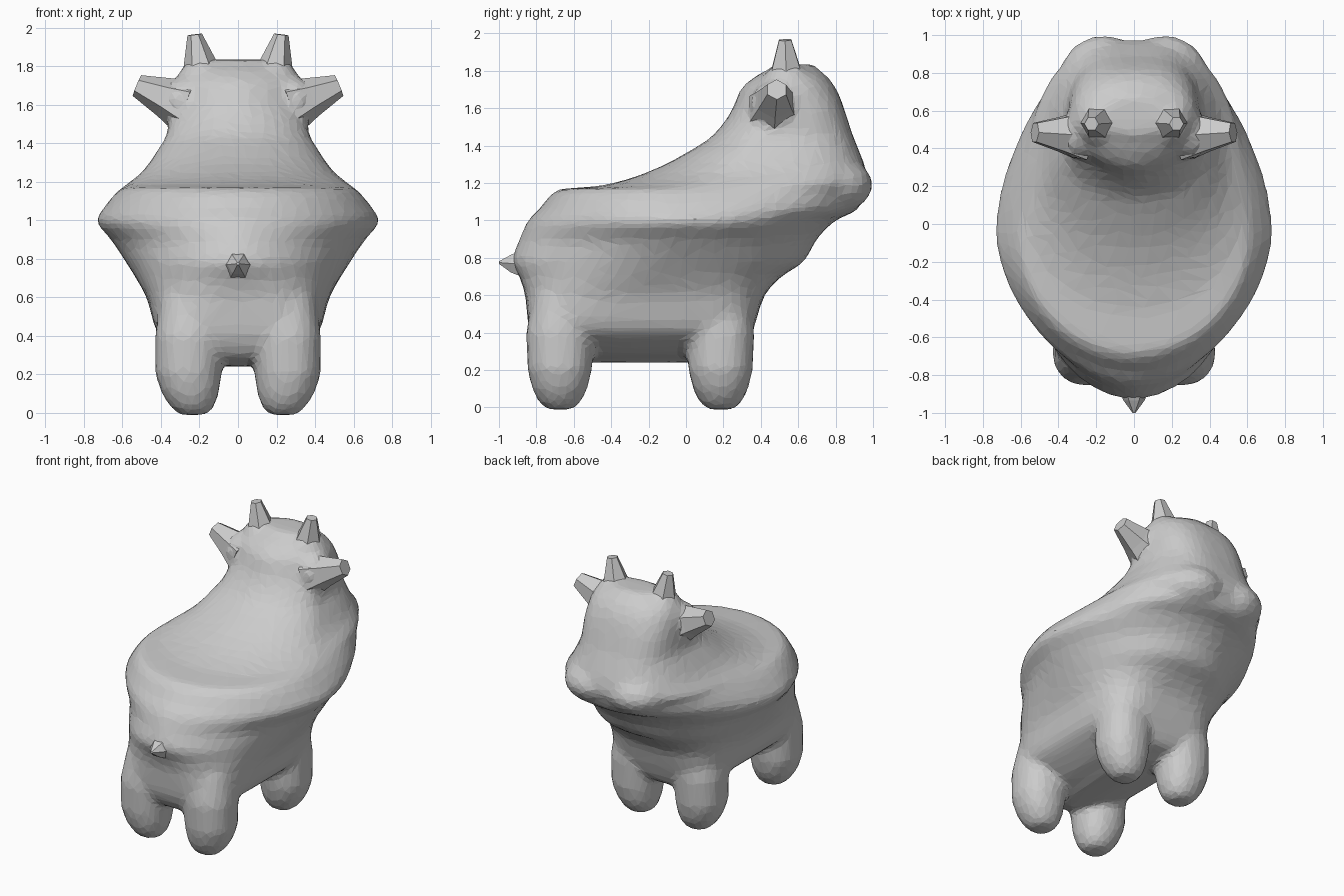
import bpy, bmesh, math
from mathutils import Vector

if "Cube" in bpy.data.objects:
    bpy.data.objects.remove(bpy.data.objects["Cube"])


def new_object(name, bm):
    bmesh.ops.recalc_face_normals(bm, faces=bm.faces)
    mesh = bpy.data.meshes.new(name)
    bm.to_mesh(mesh)
    bm.free()
    ob = bpy.data.objects.new(name, mesh)
    bpy.context.collection.objects.link(ob)
    return ob


def loft(bm, rings):
    loops = [[bm.verts.new(p) for p in r] for r in rings]
    n = len(loops[0])
    for a, b in zip(loops, loops[1:]):
        for i in range(n):
            j = (i + 1) % n
            bm.faces.new((a[i], a[j], b[j], b[i]))
    bm.faces.new(loops[0][::-1])
    bm.faces.new(loops[-1])


def refine(rows, steps=4):
    """Smooth in-between rows, with slopes limited so edges stay clean."""
    def slope(i, k):
        if i == 0 or i == len(rows) - 1:
            return 0
        (p, q, r) = rows[i - 1:i + 2]
        a = (q[k] - p[k]) / (q[0] - p[0])
        b = (r[k] - q[k]) / (r[0] - q[0])
        return 0 if a * b <= 0 else 2 * a * b / (a + b)
    out = []
    for i in range(len(rows) - 1):
        p, q = rows[i], rows[i + 1]
        h = q[0] - p[0]
        for s in range(steps):
            t = s / steps
            f = t * t * (3 - 2 * t)
            row = [p[0] + h * t]
            for k in range(1, len(p)):
                row.append(p[k] * (1 - f) + q[k] * f
                           + h * slope(i, k) * t * (1 - t) ** 2
                           - h * slope(i + 1, k) * t * t * (1 - t))
            out.append(row)
    return out + [rows[-1]]


def sgn_pow(v, e):
    return math.copysign(abs(v) ** e, v)


def egg_ring(z, back, mid, front, w, eb, ef, n=64):
    pts = []
    for i in range(n):
        a = 2 * math.pi * i / n
        c, s = math.cos(a), math.sin(a)
        e, d = (ef, front - mid) if s > 0 else (eb, mid - back)
        pts.append((w * sgn_pow(c, 2 / e), mid + d * sgn_pow(s, 2 / e), z))
    return pts


def ellipsoid(bm, centre, radii):
    ball = bmesh.ops.create_uvsphere(bm, u_segments=20, v_segments=12, radius=1)
    for v in ball["verts"]:
        v.co = [c + r * k for c, r, k in zip(centre, radii, v.co)]


def spike(name, levels, sides=6):
    """Tapering blunt spike through (centre, radius) levels."""
    bm = bmesh.new()
    axis = (Vector(levels[-1][0]) - Vector(levels[0][0])).normalized()
    u = axis.cross(Vector((0, 1, 0.01))).normalized()
    v = axis.cross(u)
    loft(bm, [[Vector(c) + r * (math.cos(t) * u + math.sin(t) * v)
               for t in [2 * math.pi * k / sides for k in range(sides)]]
              for c, r in levels])
    return new_object(name, bm)


# Body, seat, neck and head: z, back, middle, front, half width, roundness
sections = [
    (.24, -.66, -.2, .16, .10, 2, 2),
    (.29, -.78, -.2, .30, .24, 3, 3),
    (.42, -.84, -.2, .36, .42, 4.5, 4.5),
    (.60, -.86, -.2, .42, .475, 3, 3.5),
    (.70, -.89, -.15, .51, .53, 2.3, 2.6),
    (.78, -.93, -.1, .63, .58, 1.95, 2.2),
    (.90, -.89, -.05, .70, .66, 1.75, 2),
    (1.0, -.845, -.05, .80, .735, 1.75, 2),
    (1.06, -.785, -.05, .92, .70, 1.85, 2.1),
    (1.165, -.685, -.05, .965, .61, 2, 2.4),
    (1.185, -.46, .1, .975, .58, 2, 2.6),
    (1.26, -.20, .25, .965, .49, 2, 2.8),
    (1.36, .0, .35, .93, .42, 2, 2.8),
    (1.46, .15, .42, .89, .365, 2, 3),
    (1.60, .25, .5, .845, .35, 1.8, 2.8),
    (1.70, .29, .5, .805, .34, 1.6, 2.5),
    (1.77, .37, .53, .755, .30, 1.7, 2.3),
    (1.835, .47, .56, .69, .17, 2, 2),
]
bm = bmesh.new()
loft(bm, [egg_ring(*s) for s in refine(sections)])

# Stubby legs: z, radius, x, and lean towards the body
leg = ((-.012, .07, .235, 0), (.03, .115, .237, 0), (.10, .15, .248, 0),
       (.2, .174, .258, 0), (.4, .183, .25, 0), (.6, .17, .235, .03),
       (.85, .08, .18, .15))
for side in (-1, 1):
    for y, lean in ((-.675, 1), (.185, -.5)):
        loft(bm, [[(side * cx + p[0], y + lean * dy + p[1], p[2])
                   for p in egg_ring(z, -r, 0, r, r, 2.2, 2.2, 16)]
                  for z, r, cx, dy in leg])
    # Muzzle lobes, then soft mounds under the horns and ears
    ellipsoid(bm, (side * .165, .755, 1.19), (.235, .245, .16))
    ellipsoid(bm, (side * .19, .54, 1.73), (.12, .13, .12))
    ellipsoid(bm, (side * .29, .47, 1.615), (.12, .13, .13))

body = new_object("animal_stool_body", bm)
remesh = body.modifiers.new("Fuse", 'REMESH')
remesh.mode = 'VOXEL'
remesh.voxel_size = .022
smooth = body.modifiers.new("Soften", 'SMOOTH')
smooth.factor = .5
smooth.iterations = 12
facet = body.modifiers.new("Facets", 'DECIMATE')
facet.ratio = .1

# Horns and ears
for side, label in ((-1, "left"), (1, "right")):
    spike("horn_" + label, [((side * .19, .54, 1.70), .14),
                            ((side * .195, .535, 1.81), .088),
                            ((side * .225, .53, 1.965), .038)])
    spike("ear_" + label, [((side * .27, .47, 1.595), .15),
                           ((side * .38, .475, 1.64), .105),
                           ((side * .525, .485, 1.70), .058)])

# Tail
spike("tail", [((0, -.86, .77), .09), ((0, -.935, .77), .055),
               ((0, -1.0, .775), .008)])
